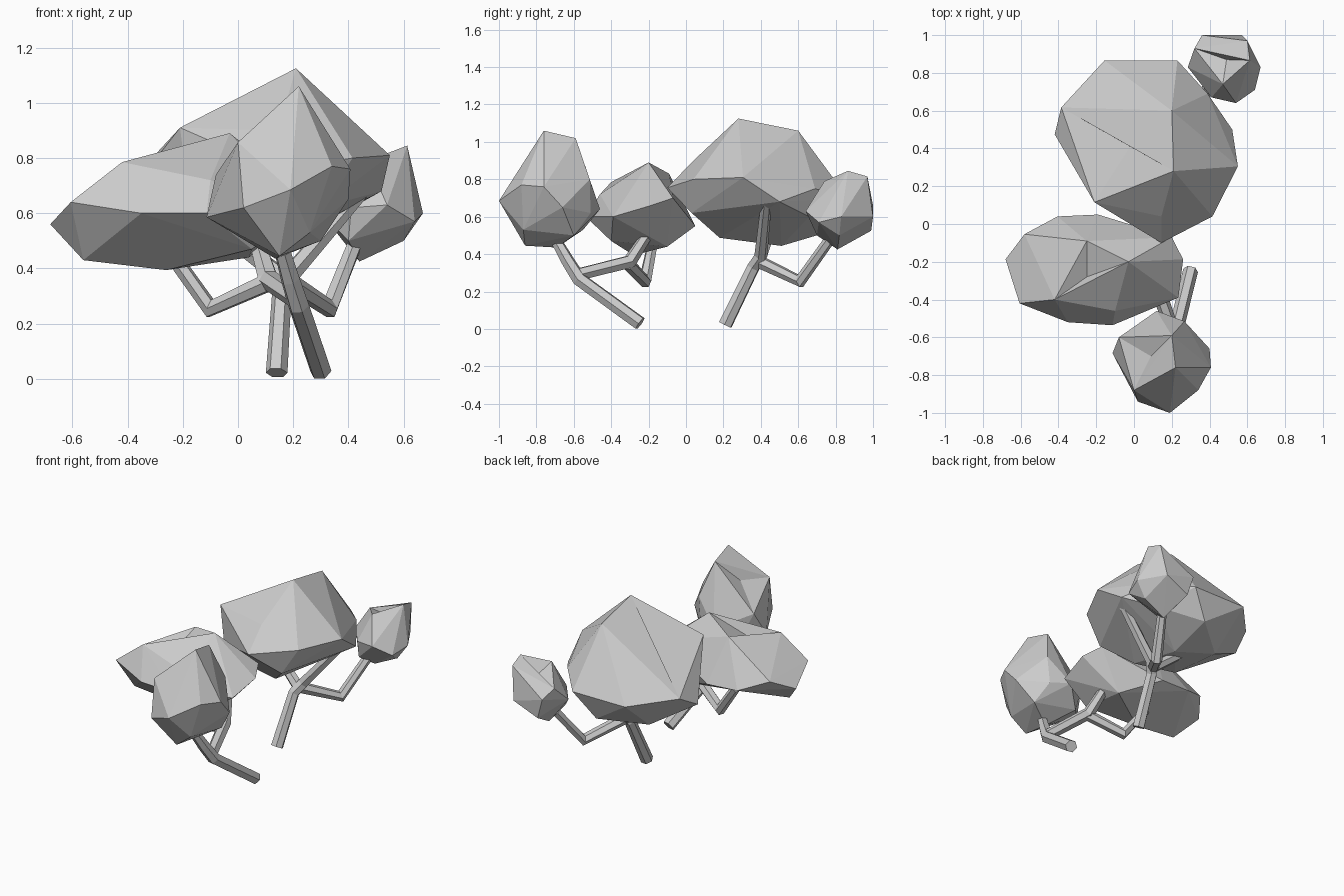
import bpy, bmesh
from mathutils import Vector
from mathutils.geometry import intersect_ray_tri


def clump(name, corners, dent):
    """Faceted leaf mass: hull of a few corners, with one top facet pushed in."""
    bm = bmesh.new()
    for c in corners:
        bm.verts.new(c)
    bmesh.ops.convex_hull(bm, input=bm.verts[:])
    loose = [v for v in bm.verts if not v.link_faces]
    bmesh.ops.delete(bm, geom=loose, context='VERTS')
    bmesh.ops.recalc_face_normals(bm, faces=bm.faces[:])
    d = Vector(dent)
    above = Vector((d.x, d.y, 2))
    for f in bm.faces[:]:
        if f.normal.z > 0.1 and intersect_ray_tri(
                *[v.co for v in f.verts], Vector((0, 0, -1)), above, True):
            bmesh.ops.poke(bm, faces=[f])['verts'][0].co = d
            break
    bmesh.ops.recalc_face_normals(bm, faces=bm.faces[:])
    me = bpy.data.meshes.new(name)
    bm.to_mesh(me)
    bm.free()
    ob = bpy.data.objects.new(name, me)
    bpy.context.collection.objects.link(ob)


def limb(name, path, radius=0.036):
    """Flat-sided branch swept along a few points (x, y, z, thickness)."""
    cu = bpy.data.curves.new(name, 'CURVE')
    cu.dimensions = '3D'
    cu.bevel_depth = radius
    cu.bevel_resolution = 1
    cu.use_fill_caps = True
    sp = cu.splines.new('POLY')
    sp.points.add(len(path) - 1)
    sp.use_smooth = False
    for p, (x, y, z, t) in zip(sp.points, path):
        p.co = (x, y, z, 1)
        p.radius = t
    ob = bpy.data.objects.new(name, cu)
    bpy.context.collection.objects.link(ob)
    bpy.ops.object.select_all(action='DESELECT')
    ob.select_set(True)
    bpy.context.view_layer.objects.active = ob
    bpy.ops.object.convert(target='MESH')


# Leaf masses
clump("front_foliage", [
    (.22, -.76, 1.06), (.2, -.59, 1.02), (0, -.88, .857), (.34, -.88, .77),
    (.407, -.76, .76), (.4, -.66, .65), (.267, -.515, .8), (.12, -.46, .64),
    (-.08, -.6, .74), (-.114, -.684, .586), (.19, -1, .685), (.02, -.94, .62),
    (.26, -.87, .53), (.136, -.69, .435), (.15, -.86, .445), (.3, -.6, .5),
    (.01, -.55, .53), (.25, -.51, .62)], (.09, -.7, .88))

clump("left_foliage", [
    (-.03, -.2, .89), (-.25, -.09, .83), (-.42, -.4, .785), (-.606, -.42, .64),
    (-.68, -.187, .56), (-.58, -.054, .63), (-.56, -.29, .43),
    (-.26, -.28, .394), (-.35, -.52, .6), (-.114, -.536, .6), (-.1, -.46, .72),
    (.235, -.39, .6), (.26, -.187, .66), (.2, -.07, .7), (-.405, .04, .56),
    (-.19, .05, .55), (.04, -.1, .44), (.05, -.4, .47)], (-.25, -.28, .765))

clump("large_foliage", [
    (.21, .28, 1.125), (.2, .6, 1.06), (-.21, .115, .91), (.145, .04, .9),
    (.55, .305, .81), (.52, .5, .68), (.39, .69, .75), (.23, .866, .7),
    (-.156, .866, .7), (-.385, .617, .72), (-.42, .475, .64), (-.18, .11, .67),
    (.145, -.1, .755), (.415, .04, .8), (.3, .03, .62), (.15, .18, .487),
    (.1, .51, .444), (-.12, .25, .49), (-.15, .6, .48), (.1, .8, .53),
    (.36, .66, .6)], (-.02, .41, .94))

clump("back_foliage", [
    (.613, .866, .845), (.6, .97, .815), (.47, .74, .79), (.67, .83, .6),
    (.64, .71, .57), (.54, .64, .63), (.41, .67, .62), (.285, .83, .62),
    (.36, 1, .66), (.57, 1, .6), (.4, .99, .525), (.44, .81, .425),
    (.6, .82, .5), (.4, .7, .5), (.32, .93, .72)], (.49, .87, .74))

# Front tree: leaning trunk, crossing bough and its two twigs
limb("front_trunk", [(.3, -.245, .029, 1.1), (.22, -.57, .265, 1.1),
                     (.19, -.63, .36, 1), (.15, -.71, .5, .8)])
limb("front_bough", [(.21, -.58, .29, 1), (.11, -.3, .36, 1.1), (.06, -.19, .53, .8)])
limb("front_twig", [(.11, -.31, .35, 1), (-.1, -.22, .255, 1), (-.24, -.18, .45, .8)])

# Rear tree: leaning trunk with three boughs
limb("rear_trunk", [(.14, .21, .022, 1.1), (.16, .36, .33, 1), (.2, .4, .39, 1),
                    (.45, .43, .68, .8)])
limb("rear_left_bough", [(.17, .39, .36, 1), (-.04, .45, .52, .8)])
limb("rear_back_bough", [(.17, .39, .36, 1), (.33, .61, .255, 1), (.42, .77, .48, .8)])
